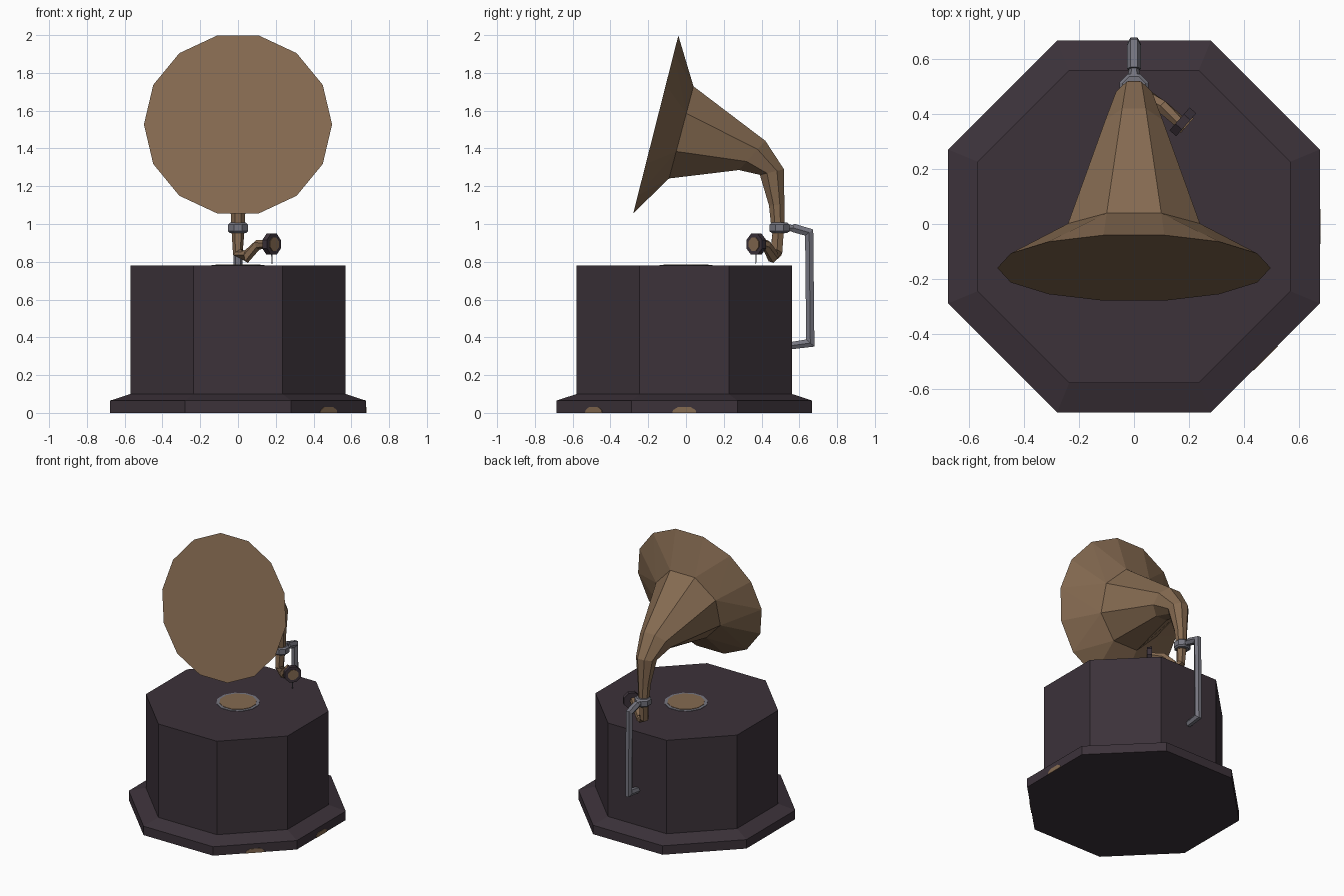
import bpy, bmesh, math
from mathutils import Vector

if "Cube" in bpy.data.objects:
    bpy.data.objects.remove(bpy.data.objects["Cube"])

def material(name, rgb):
    m = bpy.data.materials.new(name)
    m.diffuse_color = (*rgb, 1)
    m.use_nodes = True
    m.node_tree.nodes["Principled BSDF"].inputs["Base Color"].default_value = m.diffuse_color
    return m

WOOD = material("dark_wood", (0.045, 0.032, 0.042))
BRASS = material("aged_brass", (0.235, 0.145, 0.082))
STEEL = material("grey_steel", (0.18, 0.18, 0.215))

def finish(bm, name, mat):
    bmesh.ops.recalc_face_normals(bm, faces=bm.faces[:])
    me = bpy.data.meshes.new(name)
    bm.to_mesh(me)
    bm.free()
    me.materials.append(mat)
    ob = bpy.data.objects.new(name, me)
    bpy.context.collection.objects.link(ob)
    return ob

def stitch(bm, a, b):
    """Join two aligned rings, which may have different side counts."""
    na, nb, i, j = len(a), len(b), 0, 0
    if na == nb:
        for k in range(na):
            bm.faces.new((a[k - 1], a[k], b[k], b[k - 1]))
        return
    while i < na or j < nb:
        if j >= nb or (i < na and (i + 1) / na <= (j + 1) / nb):
            bm.faces.new((a[i % na], a[(i + 1) % na], b[j % nb]))
            i += 1
        else:
            bm.faces.new((a[i % na], b[(j + 1) % nb], b[j % nb]))
            j += 1

def loft(name, mat, rings):
    """Each ring: centre, tangent, radius, sides, mitre stretch."""
    bm, loops = bmesh.new(), []
    for c, t, r, n, s in rings:
        c, t = Vector(c), Vector(t).normalized()
        ref = Vector((1, 0, 0))
        side = (ref - t * t.dot(ref)).normalized()
        up = t.cross(side)
        loops.append([bm.verts.new(c + side * r * math.cos(w) + up * r * s * math.sin(w))
                      for w in (math.pi / 2 + 2 * math.pi * (k + 0.5) / n for k in range(n))])
    for a, b in zip(loops, loops[1:]):
        stitch(bm, a, b)
    bm.faces.new(loops[0])
    bm.faces.new(loops[-1])
    return finish(bm, name, mat)

def tube(name, mat, pts, radii, n):
    pts, rings = [Vector(p) for p in pts], []
    for i, p in enumerate(pts):
        d0 = (p - pts[max(i - 1, 0)]).normalized()
        d1 = (pts[min(i + 1, len(pts) - 1)] - p).normalized()
        t = (d0 + d1).normalized()
        inner = 0 < i < len(pts) - 1
        rings.append((p, t, radii[i], n, 1 / max(t.dot(d0), 0.7) if inner else 1))
    return loft(name, mat, rings)

def lathe(name, mat, profile, n, centre=(0, 0)):
    """Profile of (apothem, z) turned into an n-sided solid."""
    bm, loops = bmesh.new(), []
    k = 1 / math.cos(math.pi / n)
    for r, z in profile:
        loops.append([bm.verts.new((centre[0] + r * k * math.cos(w), centre[1] + r * k * math.sin(w), z))
                      for w in (2 * math.pi * (i + 0.5) / n for i in range(n))])
    for a, b in zip(loops, loops[1:]):
        stitch(bm, a, b)
    bm.faces.new(loops[0])
    bm.faces.new(loops[-1])
    return finish(bm, name, mat)

# Octagonal cabinet with stepped plinth
lathe("cabinet", WOOD, [(0.677, 0), (0.677, 0.065), (0.57, 0.10), (0.57, 0.78)], 8, (0, -0.009))

# Turntable label on the lid
lathe("turntable_rim", STEEL, [(0.14, 0.779), (0.14, 0.783)], 12)
lathe("turntable_label", BRASS, [(0.12, 0.779), (0.12, 0.786)], 12)

# Small brass plates on the plinth, right face and front right face
for name, ang in (("plinth_plate_right", 0), ("plinth_plate_front_right", -45)):
    a = math.radians(ang)
    out, along = Vector((math.cos(a), math.sin(a), 0)), Vector((-math.sin(a), math.cos(a), 0))
    bm = bmesh.new()
    loops = [[bm.verts.new(Vector((0, -0.009, z)) + out * d + along * u)
              for u, z in ((-0.063, 0), (0.063, 0), (0.06, 0.015), (0.035, 0.03), (-0.035, 0.03), (-0.06, 0.015))]
             for d in (0.675, 0.68)]
    stitch(bm, *loops)
    bm.faces.new(loops[0])
    bm.faces.new(loops[1])
    finish(bm, name, BRASS)

# Horn: wide 14-sided mouth tapering into an 8-sided curved neck
loft("horn", BRASS, [
    ((0, -0.16, 1.527), (0, 0.97, -0.246), 0.498, 14, 1),
    ((0, -0.025, 1.485), (0, 0.966, -0.256), 0.26, 8, 1.05),
    ((0, 0.35, 1.363), (0, 0.74, -0.67), 0.113, 8, 1),
    ((0, 0.455, 1.275), (0, 0.22, -0.97), 0.071, 8, 1),
    ((0, 0.48, 1.10), (0, 0.05, -1), 0.044, 8, 1),
    ((0, 0.488, 0.95), (0, 0, -1), 0.036, 8, 1)])

# Tone arm curling down and forward to the sound box
tube("tone_arm", BRASS, [(0, 0.488, 0.96), (0, 0.478, 0.85), (0.045, 0.46, 0.828),
                         (0.105, 0.425, 0.89), (0.175, 0.365, 0.897)],
     [0.034, 0.03, 0.03, 0.026, 0.022], 6)

# Sound box, its brass face and needle
axis, box = Vector((0.75, -0.66, 0)), Vector((0.178, 0.372, 0.893))
tube("sound_box", WOOD, [box - axis * 0.016, box + axis * 0.016], [0.06, 0.06], 8)
tube("sound_box_face", BRASS, [box + axis * 0.015, box + axis * 0.021], [0.038, 0.038], 8)
tube("needle", STEEL, [box + Vector((0, 0, -0.04)), (0.18, 0.37, 0.788)], [0.005, 0.002], 4)

# Collar and rear support bracket
lathe("collar", STEEL, [(0.042, 0.952), (0.052, 0.962), (0.052, 0.998), (0.042, 1.008)], 8, (0, 0.495))
tube("support_bracket", STEEL, [(0, 0.55, 0.355), (0, 0.658, 0.37), (0, 0.652, 0.955), (0, 0.565, 0.98)],
     [0.022, 0.025, 0.025, 0.026], 6)
tube("collar_screw", STEEL, [(0, 0.53, 0.98), (0, 0.58, 0.978)], [0.026, 0.014], 6)
